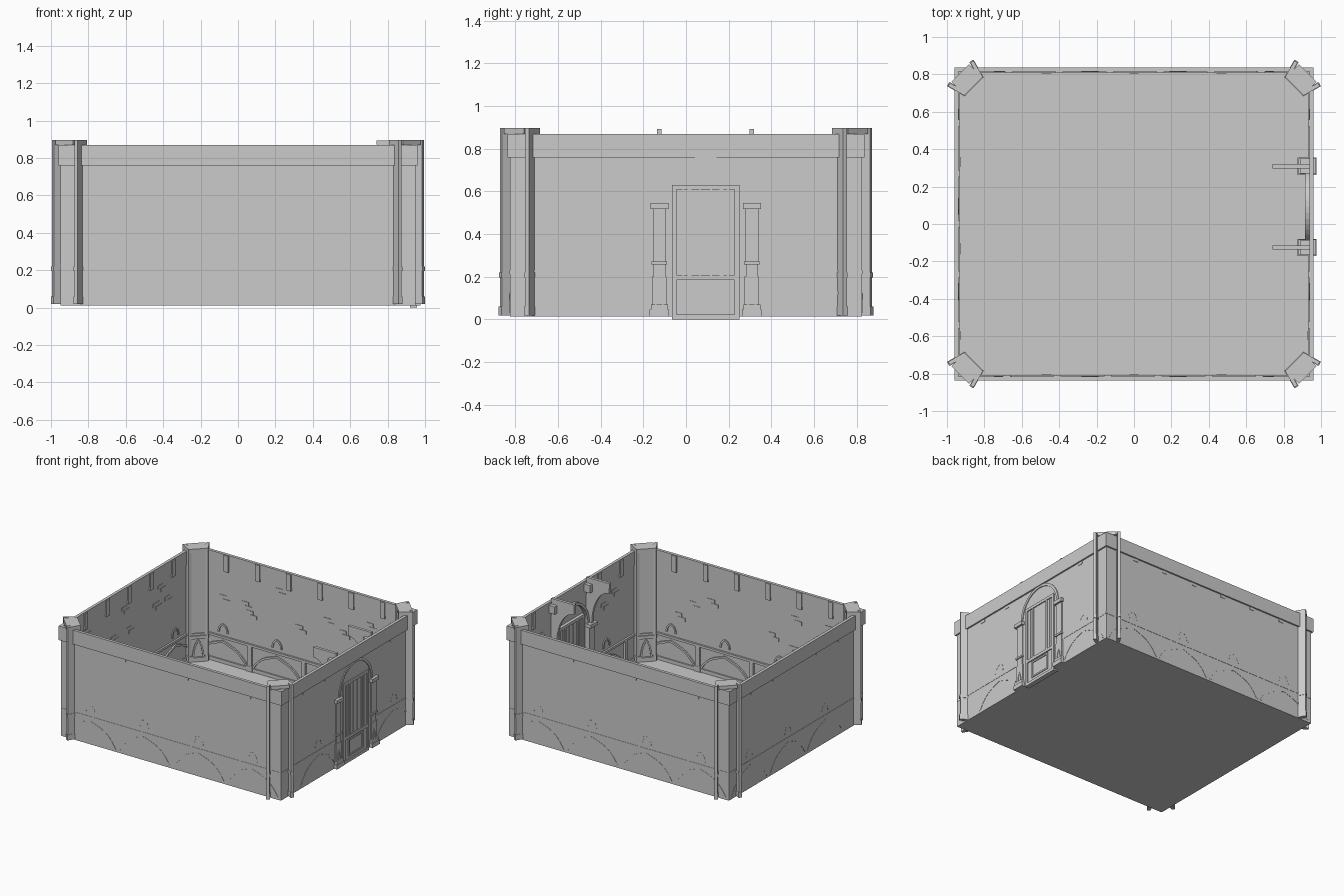
import bpy, bmesh, math, random
from mathutils import Matrix, Vector

if "Cube" in bpy.data.objects:
    bpy.data.objects.remove(bpy.data.objects["Cube"])

random.seed(4)
HX, HY = 0.949, 0.826          # outer wall planes
FLOOR, TOP = 0.018, 0.87


class Part:
    """Collects simple solids into one named object."""
    def __init__(self, name):
        self.name, self.bm = name, bmesh.new()

    def loft(self, M, rings, cyclic=False):
        vs = [[self.bm.verts.new(M @ Vector(p)) for p in r] for r in rings]
        n = len(rings[0])
        for a, b in zip(vs, vs[1:] + ([vs[0]] if cyclic else [])):
            for i in range(n):
                self.bm.faces.new((a[i], a[(i + 1) % n], b[(i + 1) % n], b[i]))
        if not cyclic:
            self.bm.faces.new(vs[0][::-1])
            self.bm.faces.new(vs[-1])

    def box(self, M, u0, u1, d0, d1, z0, z1):
        self.loft(M, [[(u0, d0, z), (u1, d0, z), (u1, d1, z), (u0, d1, z)] for z in (z0, z1)])

    def frame(self, M, u0, u1, d0, d1, z0, z1, w):
        self.box(M, u0, u0 + w, d0, d1, z0, z1)
        self.box(M, u1 - w, u1, d0, d1, z0, z1)
        self.box(M, u0 + w, u1 - w, d0, d1, z0, z0 + w)
        self.box(M, u0 + w, u1 - w, d0, d1, z1 - w, z1)

    def band(self, M, outer, inner, d0, d1):
        self.loft(M, [[(o[0], d0, o[1]), (o[0], d1, o[1]), (i[0], d1, i[1]), (i[0], d0, i[1])]
                      for o, i in zip(outer, inner)])

    def done(self):
        bmesh.ops.recalc_face_normals(self.bm, faces=self.bm.faces)
        me = bpy.data.meshes.new(self.name)
        self.bm.to_mesh(me)
        self.bm.free()
        bpy.context.collection.objects.link(bpy.data.objects.new(self.name, me))


def pointed(c, hw, z0, h, n=14, lim=9):
    pts = []
    for k in range(n + 1):
        s = -1 + 2 * k / n
        u = max(-lim, min(lim, c + s * hw))
        pts.append((u, z0 + h * (1 - 0.45 * abs(s) - 0.55 * s ** 4)))
    return pts


def round_arch(c, r, zc, rz, n=12):
    return [(c - r * math.cos(math.pi * k / n), zc + rz * math.sin(math.pi * k / n)) for k in range(n + 1)]


# wall frames: u along the wall, d inward from outer face, z up
def wall(deg, x, y):
    return Matrix.Translation((x, y, 0)) @ Matrix.Rotation(math.radians(deg), 4, 'Z')

XC = [-0.70, -0.235, 0.235, 0.70]
YC = [-0.36, 0.095, 0.57]
WALLS = {
    "front": (wall(0, 0, -HY), HX, XC),
    "back": (wall(180, 0, HY), HX, XC),
    "right": (wall(90, HX, 0), HY, [-0.36, 0.57]),
    "left": (wall(-90, -HX, 0), HY, [-c for c in YC]),
}

I = Matrix.Identity(4)
floor = Part("floor")
floor.box(I, -HX, HX, -HY, HY, 0.012, FLOOR)
floor.done()

for side, (M, L, centres) in WALLS.items():
    w = Part(side + "_wall")
    w.box(M, -L, L, 0, 0.006, FLOOR, TOP - 0.01)
    w.done()

    # cornice and its small support blocks
    c = Part(side + "_cornice")
    c.box(M, -L - 0.012, L + 0.012, -0.012, 0.011, 0.76, TOP)
    c.done()
    b = Part(side + "_cornice_blocks")
    for k in range(-2, 4):
        u = -0.14 + 0.27 * k if L == HX else -0.54 + 0.27 * (k + 2)
        if abs(u) < L - 0.1 and not (side == "right" and -0.15 < u < 0.33):
            b.box(M, u - 0.02, u + 0.02, -0.003, 0.019, 0.737, 0.865)
    b.done()

    # dado: rail, skirting, posts, pointed arches, blind niches above
    d = Part(side + "_arcade")
    spans = [(-L, L)] if side != "right" else [(-L, -0.16), (0.34, L)]
    for a, e in spans:
        d.box(M, a, e, -0.002, 0.02, 0.212, 0.23)
        d.box(M, a, e, 0.004, 0.016, FLOOR, 0.045)
    posts = sorted({round(v, 3) for m in centres for v in (m - 0.235, m + 0.235)})
    for u in posts:
        if abs(u) < L - 0.08 and not (side == "right" and -0.2 < u < 0.38):
            d.box(M, u - 0.016, u + 0.016, 0.004, 0.02, FLOOR, 0.212)
            d.box(M, u - 0.024, u + 0.024, 0.004, 0.022, FLOOR, 0.06)
    for m in centres:
        d.band(M, pointed(m, 0.225, 0.03, 0.165, lim=L), pointed(m, 0.208, 0.03, 0.148, lim=L), -0.002, 0.017)
        d.band(M, round_arch(m, 0.045, 0.255, 0.068), round_arch(m, 0.032, 0.255, 0.054), -0.001, 0.014)
    d.done()

    # loose stepped bricks standing proud of the plaster
    k = Part(side + "_bricks")
    for n in range(9):
        u, z = random.uniform(-L + 0.2, L - 0.25), random.choice([0.37, 0.43, 0.49, 0.55, 0.61, 0.67])
        if side == "right" and -0.32 < u < 0.38:
            continue
        for s in range(2):
            k.box(M, u + s * 0.03, u + s * 0.03 + 0.06, 0.003, 0.010, z + s * 0.03, z + s * 0.03 + 0.028)
    k.done()

# diagonal corner pillars with splayed sides that pass through the walls
for sx, xn in ((-1, "left"), (1, "right")):
    for sy, yn in ((-1, "front"), (1, "back")):
        ang = math.atan2(sy, sx) - math.pi / 2
        C = Matrix.Translation((sx * 0.858, sy * 0.737, 0)) @ Matrix.Rotation(ang, 4, 'Z')
        p = Part(f"{yn}_{xn}_pillar")
        p.box(C, -0.062, 0.062, 0.012, 0.03, FLOOR, TOP)
        p.frame(C, -0.06, 0.06, 0.004, 0.014, 0.22, TOP, 0.015)
        p.box(C, -0.066, 0.066, 0.0, 0.1, TOP, 0.897)
        p.box(C, -0.066, 0.066, -0.004, 0.02, FLOOR, 0.05)
        p.box(C, -0.066, 0.066, -0.004, 0.02, 0.195, 0.22)
        p.band(C, pointed(0, 0.045, 0.05, 0.14, 10), pointed(0, 0.032, 0.05, 0.12, 10), 0, 0.014)
        for s in (-1, 1):
            F = C @ Matrix.Translation((s * 0.06, 0, 0)) @ Matrix.Rotation(-s * math.radians(15), 4, 'Z')
            p.box(F, -0.01, 0.01, 0, 0.102, FLOOR, 0.897)
            p.box(F, -0.013, 0.013, -0.003, 0.107, FLOOR, 0.06)
            p.box(F, -0.013, 0.013, -0.003, 0.106, 0.195, 0.22)
        p.done()

# doorway on the right wall
M, DC = WALLS["right"][0], 0.092
door = Part("door")
door.box(M, DC - 0.14, DC + 0.14, 0.002, 0.022, 0, 0.61)
door.frame(M, DC - 0.158, DC + 0.158, -0.008, 0.03, 0, 0.63, 0.022)
door.box(M, DC - 0.136, DC + 0.136, -0.008, 0.03, 0.185, 0.208)
door.frame(M, DC - 0.09, DC + 0.09, -0.006, 0.028, 0.045, 0.175, 0.012)
door.done()
bars = Part("door_bars")
for u in (-0.075, 0.075):
    bars.box(M, DC + u - 0.009, DC + u + 0.009, -0.006, 0.028, 0.208, 0.61)
for u in (-0.105, -0.025, 0.025, 0.105):
    bars.box(M, DC + u - 0.004, DC + u + 0.004, -0.002, 0.026, 0.208, 0.61)
bars.done()

arch = Part("door_arch")
arch.band(M, round_arch(DC, 0.208, 0.545, 0.22, 20), round_arch(DC, 0.188, 0.545, 0.2, 20), -0.006, 0.035)
arch.done()

for s, nm in ((-1, "near"), (1, "far")):
    u = DC + s * 0.217
    col = Part(nm + "_door_column")
    for hw, d0, d1, z0, z1 in ((0.046, -0.026, 0.075, 0.012, 0.045), (0.040, -0.02, 0.068, 0.045, 0.07),
                               (0.034, -0.01, 0.055, 0.07, 0.2), (0.028, -0.008, 0.048, 0.2, 0.26),
                               (0.036, -0.016, 0.06, 0.258, 0.272), (0.03, -0.008, 0.05, 0.272, 0.52),
                               (0.042, -0.024, 0.07, 0.518, 0.545)):
        col.box(M, u - hw, u + hw, d0, d1, z0, z1)
    col.band(M, pointed(u, 0.02, 0.07, 0.075, 8), pointed(u, 0.013, 0.07, 0.06, 8), -0.014, -0.008)
    col.done()
    # curved bracket reaching into the room
    br = Part(nm + "_door_bracket")
    curve = [(0.205 - 0.15 * math.sin(t), 0.545 + 0.27 * (1 - math.cos(t)))
             for t in (math.pi / 2 * k / 10 for k in range(10, -1, -1))]
    curve = [(0.055 + 0.15 * (1 - math.cos(math.pi / 2 * k / 10)),
              0.545 + 0.27 * math.sin(math.pi / 2 * k / 10)) for k in range(11)]
    prof = [(0.008, 0.545)] + curve + [(0.208, 0.893), (0.008, 0.893)]
    br.loft(M, [[(u + e, d, z) for d, z in prof] for e in (-0.011, 0.011)])
    br.box(M, u - 0.04, u + 0.04, 0.008, 0.06, 0.79, 0.85)
    br.done()
